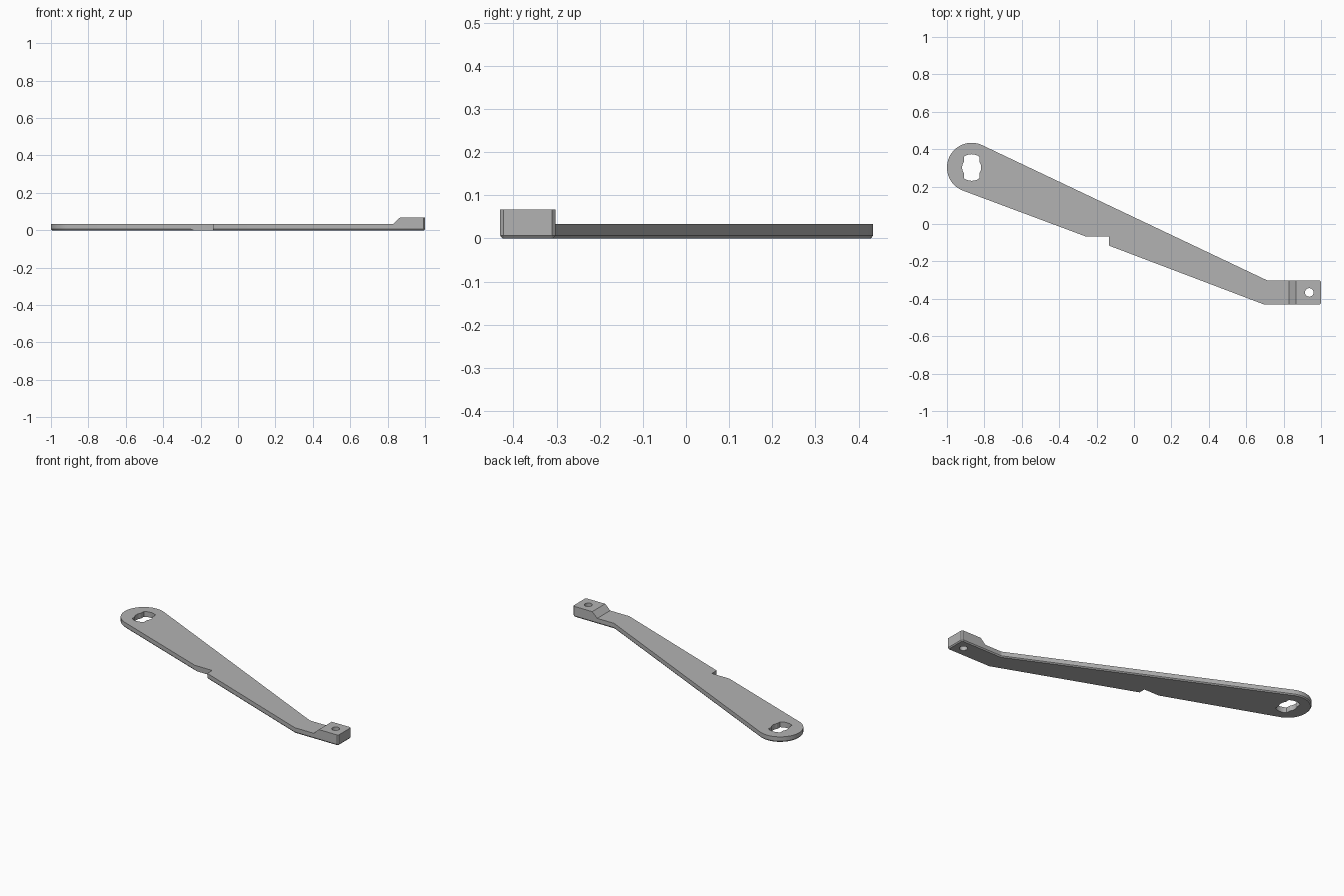
import bpy, bmesh, math
from mathutils import Vector
from mathutils.geometry import intersect_line_line_2d

old = bpy.data.objects.get("Cube")
if old:
    bpy.data.objects.remove(old, do_unlink=True)

THICK, TIP_HEIGHT, CHAMFER = 0.034, 0.067, 0.007
EYE = Vector((-0.868, 0.302))
PIN = Vector((0.937, -0.366))

steel = bpy.data.materials.new("grey steel")
steel.use_nodes = True
GREY = (0.45, 0.45, 0.45, 1)
steel.diffuse_color = GREY
steel.node_tree.nodes["Principled BSDF"].inputs["Base Color"].default_value = GREY


def arc(centre, radius, start, end, steps):
    """Points along an arc, angles in degrees."""
    angles = [math.radians(start + (end - start) * i / steps) for i in range(steps + 1)]
    return [centre + radius * Vector((math.cos(a), math.sin(a))) for a in angles]


def loft(name, rings):
    """Closed solid through rings of equal point count."""
    bm = bmesh.new()
    loops = [[bm.verts.new(p) for p in ring] for ring in rings]
    n = len(loops[0])
    for low, high in zip(loops, loops[1:]):
        for i in range(n):
            j = (i + 1) % n
            bm.faces.new((low[i], low[j], high[j], high[i]))
    bm.faces.new(loops[0][::-1])
    bm.faces.new(loops[-1])
    bmesh.ops.recalc_face_normals(bm, faces=bm.faces)
    mesh = bpy.data.meshes.new(name)
    bm.to_mesh(mesh)
    bm.free()
    mesh.materials.append(steel)
    obj = bpy.data.objects.new(name, mesh)
    bpy.context.collection.objects.link(obj)
    return obj


def level(points, z):
    return [(p.x, p.y, z) for p in points]


def inset(points, square_edges):
    """Move every edge inward by the chamfer, except the square ones."""
    n = len(points)
    lines = []
    for i in range(n):
        a, b = points[i], points[(i + 1) % n]
        d = (b - a).normalized()
        shift = Vector((-d.y, d.x)) * (0 if i in square_edges else CHAMFER * 0.8)
        lines.append((a + shift - d, b + shift + d))
    return [intersect_line_line_2d(*lines[i - 1], *lines[i]) for i in range(n)]


def cut(target, cutter):
    cutter.hide_render = True
    mod = target.modifiers.new("cut", "BOOLEAN")
    mod.operation, mod.solver, mod.object = "DIFFERENCE", "EXACT", cutter
    bpy.context.view_layer.objects.active = target
    bpy.ops.object.modifier_apply(modifier=mod.name)
    bpy.data.objects.remove(cutter, do_unlink=True)


# Arm outline, counter-clockwise: round eye, notched lower edge, tip, upper edge
outline = arc(EYE, 0.132, 64.5, 249.7, 40)
first = len(outline)
outline += [Vector(p) for p in (
    (-0.254, -0.068), (-0.133, -0.068), (-0.133, -0.116), (0.697, -0.431),
    (0.992, -0.431), (1.0, -0.423), (1.0, -0.31), (0.992, -0.302), (0.713, -0.302))]
notch_edges = {first, first + 1}

arm = loft("lever_arm", [level(inset(outline, notch_edges), 0),
                         level(outline, CHAMFER), level(outline, TIP_HEIGHT)])

# Lower the body, leaving the raised tip and its ramp
run = 0.035 / (TIP_HEIGHT - THICK)
top = 0.1
profile = [(-1.2, THICK), (0.83, THICK), (0.83 + run * (top - THICK), top), (-1.2, top)]
cut(arm, loft("body_cutter", [[(x, y, z) for x, z in profile] for y in (-0.6, 0.6)]))

# Keyed eye hole: a tall slot with rounded ends and bulging sides
key = (arc(EYE, 0.051, -35, 35, 8) + arc(EYE, 0.071, 55, 125, 10)
       + arc(EYE, 0.051, 145, 215, 8) + arc(EYE, 0.071, 235, 305, 10))
cut(arm, loft("eye_cutter", [level(key, -0.1), level(key, 0.2)]))

# Pin hole in the raised tip
pin = arc(PIN, 0.023, 0, 345, 23)
cut(arm, loft("pin_cutter", [level(pin, -0.1), level(pin, 0.2)]))

bpy.ops.object.select_all(action="DESELECT")
arm.select_set(True)
bpy.context.view_layer.objects.active = arm
bpy.ops.object.shade_smooth_by_angle(angle=math.radians(25))
